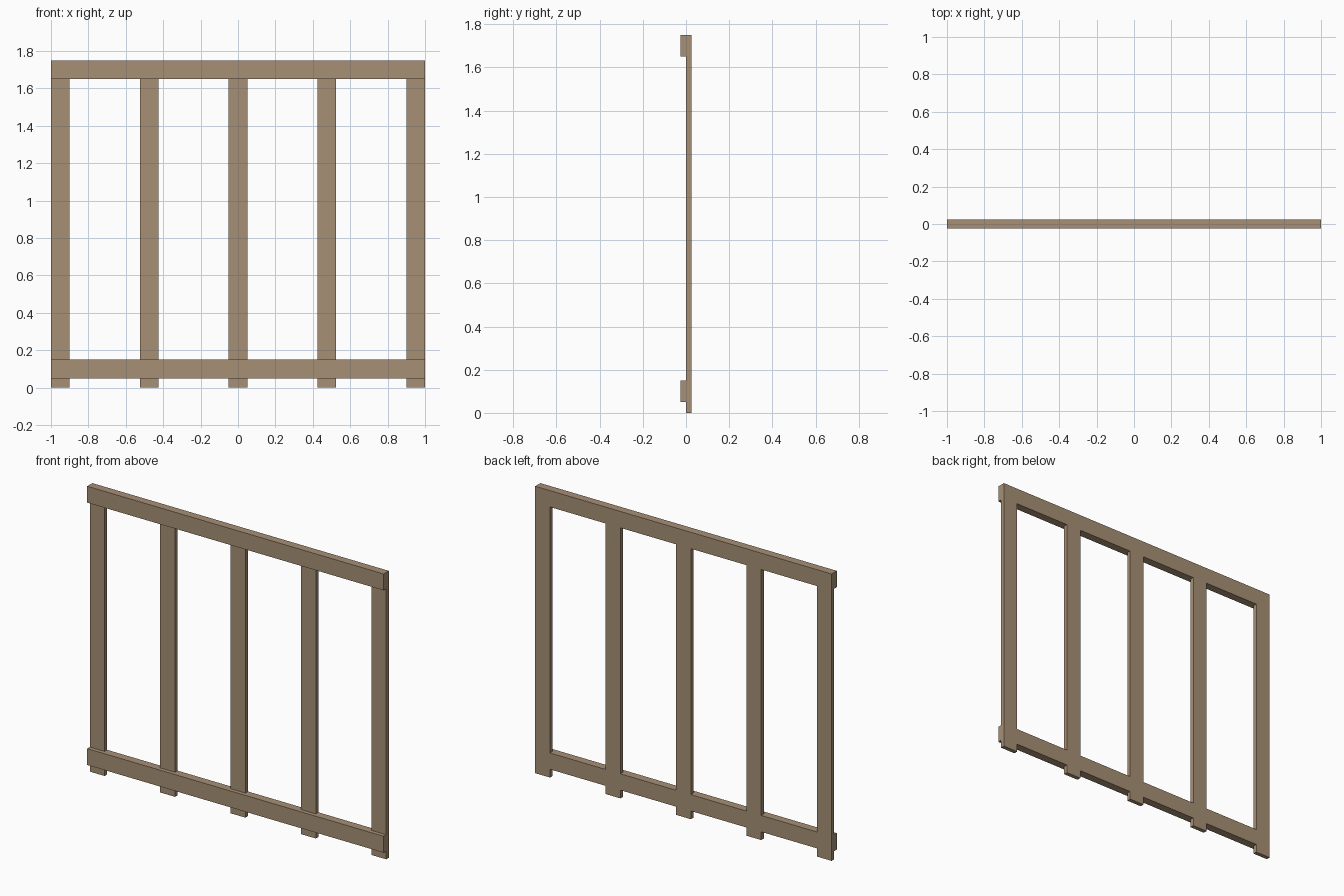
import bpy, bmesh

if "Cube" in bpy.data.objects:
    bpy.data.objects.remove(bpy.data.objects["Cube"])

HALF_W = 0.05
POST_X = [-0.95 + 0.475 * i for i in range(5)]
FRONT, MID, BACK = -0.025, 0.0, 0.025

wood = bpy.data.materials.new("wood")
wood.diffuse_color = (0.39, 0.28, 0.18, 1)
wood.use_nodes = True
wood.node_tree.nodes["Principled BSDF"].inputs["Base Color"].default_value = wood.diffuse_color


def prism(name, outline, z0, z1):
    """Extrude an xy outline from z0 up to z1."""
    bm = bmesh.new()
    face = bm.faces.new([bm.verts.new((x, y, z0)) for x, y in outline])
    top = bmesh.ops.extrude_face_region(bm, geom=[face], use_keep_orig=True)["geom"]
    bmesh.ops.translate(bm, vec=(0, 0, z1 - z0),
                        verts=[v for v in top if isinstance(v, bmesh.types.BMVert)])
    bmesh.ops.recalc_face_normals(bm, faces=bm.faces)
    mesh = bpy.data.meshes.new(name)
    bm.to_mesh(mesh)
    bm.free()
    mesh.materials.append(wood)
    obj = bpy.data.objects.new(name, mesh)
    bpy.context.collection.objects.link(obj)
    return obj


# upright posts, flush with the back of the rails
for i, x in enumerate(POST_X):
    a, b = x - HALF_W, x + HALF_W
    prism(f"post_{i + 1}", [(a, MID), (b, MID), (b, BACK), (a, BACK)], 0, 1.75)

# rail outline: full-length front, notched at the back around each post
rail = [(-1, FRONT), (1, FRONT)]
for x in reversed(POST_X):
    a, b = x - HALF_W, x + HALF_W
    if x != POST_X[-1]:
        rail.append((b, BACK))
    rail += [(b, MID), (a, MID)]
    if x != POST_X[0]:
        rail.append((a, BACK))

# lower and upper rails
prism("lower_rail", rail, 0.05, 0.15)
prism("upper_rail", rail, 1.65, 1.75)
